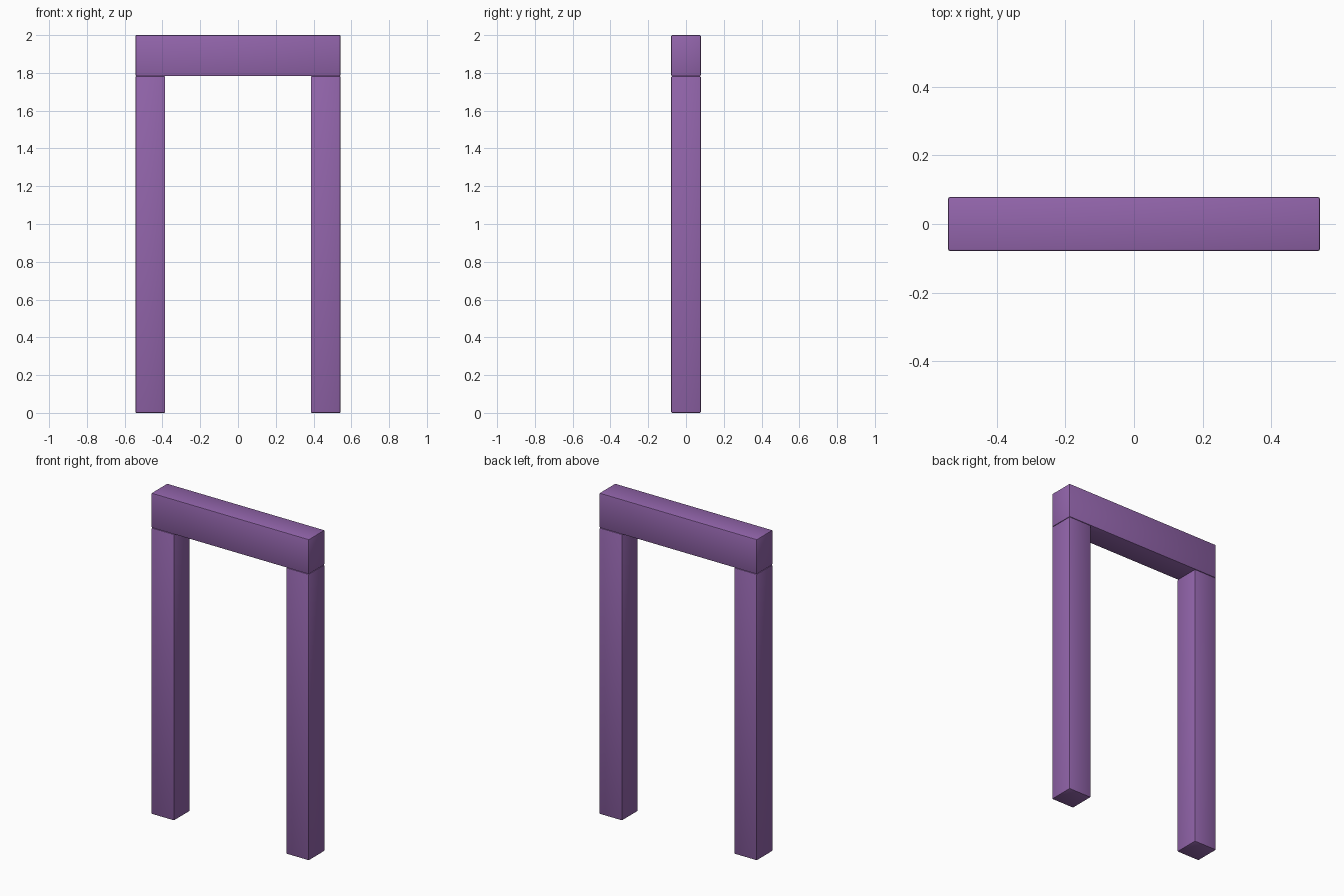
import bpy
import math

cube = bpy.data.objects.get("Cube")
if cube:
    bpy.data.objects.remove(cube, do_unlink=True)

HALF_WIDTH, DEPTH, HEIGHT = 0.543, 0.157, 2.0
POST_WIDTH, POST_HEIGHT = 0.157, 1.783

purple = bpy.data.materials.new("purple paint")
purple.use_nodes = True
colour = (0.29, 0.13, 0.41, 1)
purple.diffuse_color = colour
purple.node_tree.nodes["Principled BSDF"].inputs["Base Color"].default_value = colour


def block(name, x, z_low, z_high, width):
    """Rectangular beam with slightly rounded edges."""
    bpy.ops.mesh.primitive_cube_add(size=1, location=(x, 0, (z_low + z_high) / 2))
    obj = bpy.context.object
    obj.name = name
    obj.scale = (width, DEPTH, z_high - z_low)
    bpy.ops.object.transform_apply(location=False, rotation=False, scale=True)
    obj.data.materials.append(purple)
    bevel = obj.modifiers.new("rounded edges", "BEVEL")
    bevel.width = 0.006
    bevel.segments = 2
    bpy.ops.object.modifier_apply(modifier=bevel.name)
    bpy.ops.object.shade_smooth_by_angle(angle=math.radians(30))


# Upright posts
for side, sign in (("left", 1), ("right", -1)):
    block(side + "_post", sign * (HALF_WIDTH - POST_WIDTH / 2), 0, POST_HEIGHT, POST_WIDTH)

# Top beam resting on both posts
block("top_beam", 0, POST_HEIGHT, HEIGHT, 2 * HALF_WIDTH)
